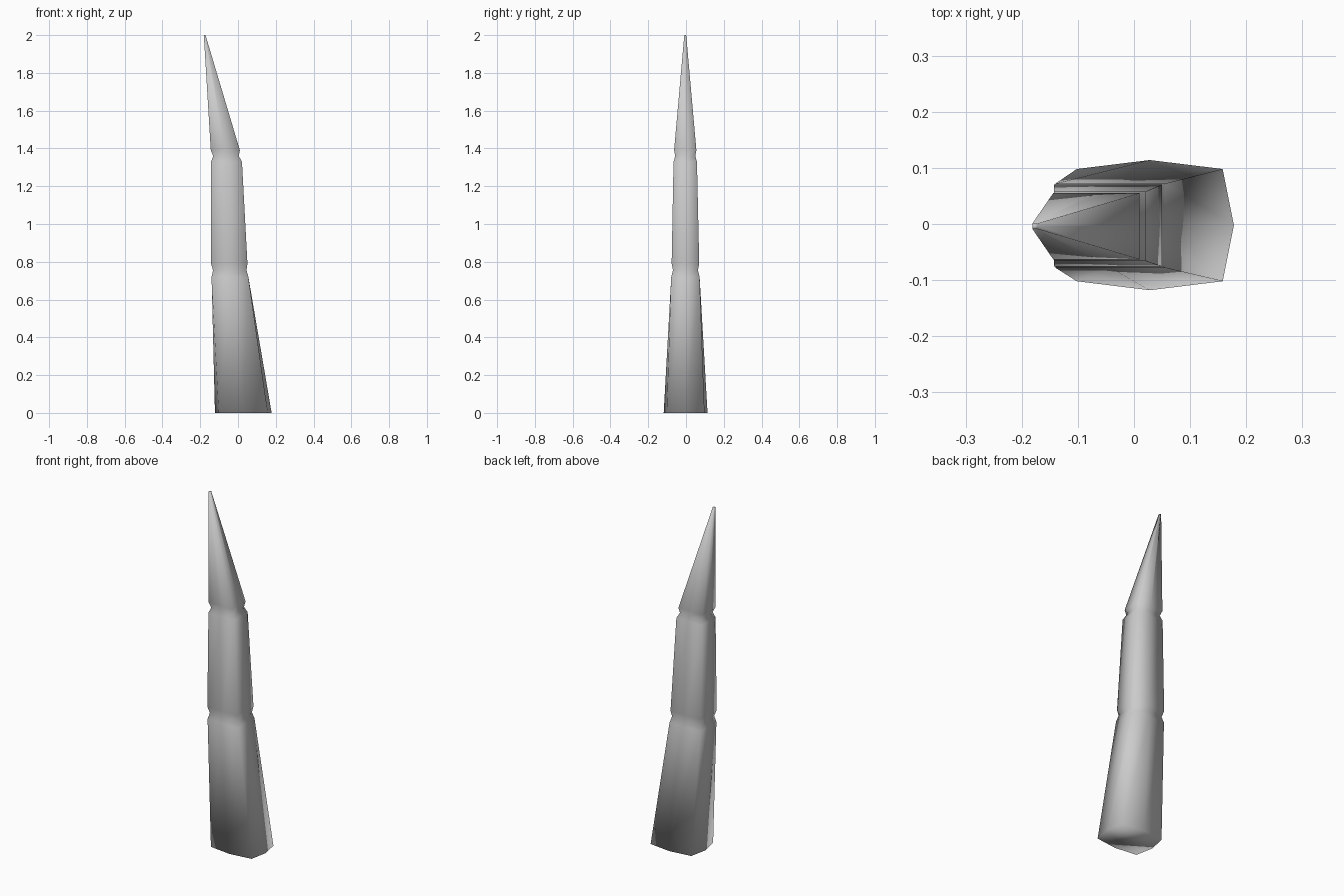
import bpy, bmesh

if "Cube" in bpy.data.objects:
    bpy.data.objects.remove(bpy.data.objects["Cube"])

# Rings up the claw: z, x min, x max, half width in y, mid-side bulge, y centre
rings = [
    (0.00, -0.102, 0.158, 0.100, 0.020, -0.002),   # faceted base
    (0.72, -0.140, 0.055, 0.075, 0.000, -0.003),
    (0.755, -0.132, 0.045, 0.066, 0.000, -0.003),  # lower groove
    (0.79, -0.143, 0.050, 0.073, 0.000, -0.003),
    (1.33, -0.143, 0.021, 0.062, 0.000, -0.004),
    (1.36, -0.131, 0.004, 0.053, 0.000, -0.004),   # upper groove
    (1.39, -0.144, 0.010, 0.059, 0.000, -0.004),
    (2.00, -0.181, -0.172, 0.005, 0.000, -0.004),  # tip
]


def ring_points(z, x0, x1, h, bulge, yc):
    """Eight points: rectangle corners plus mid-sides pushed out by bulge."""
    xm = (x0 + x1) / 2
    pts = [(x1 + bulge, 0), (x1, h), (xm, h + bulge * 0.8), (x0, h),
           (x0 - bulge, 0), (x0, -h), (xm, -h - bulge * 0.8), (x1, -h)]
    return [(x, y + yc, z) for x, y in pts]


# Segmented claw, lofted through the rings
bm = bmesh.new()
loops = [[bm.verts.new(p) for p in ring_points(*r)] for r in rings]
for a, b in zip(loops, loops[1:]):
    for i in range(8):
        j = (i + 1) % 8
        bm.faces.new((a[i], a[j], b[j], b[i]))
bm.faces.new(loops[0][::-1])
bm.faces.new(loops[-1])
bmesh.ops.recalc_face_normals(bm, faces=bm.faces[:])
for f in bm.faces:
    f.smooth = True

mesh = bpy.data.meshes.new("segmented_claw")
bm.to_mesh(mesh)
bm.free()
claw = bpy.data.objects.new("segmented_claw", mesh)
bpy.context.collection.objects.link(claw)
